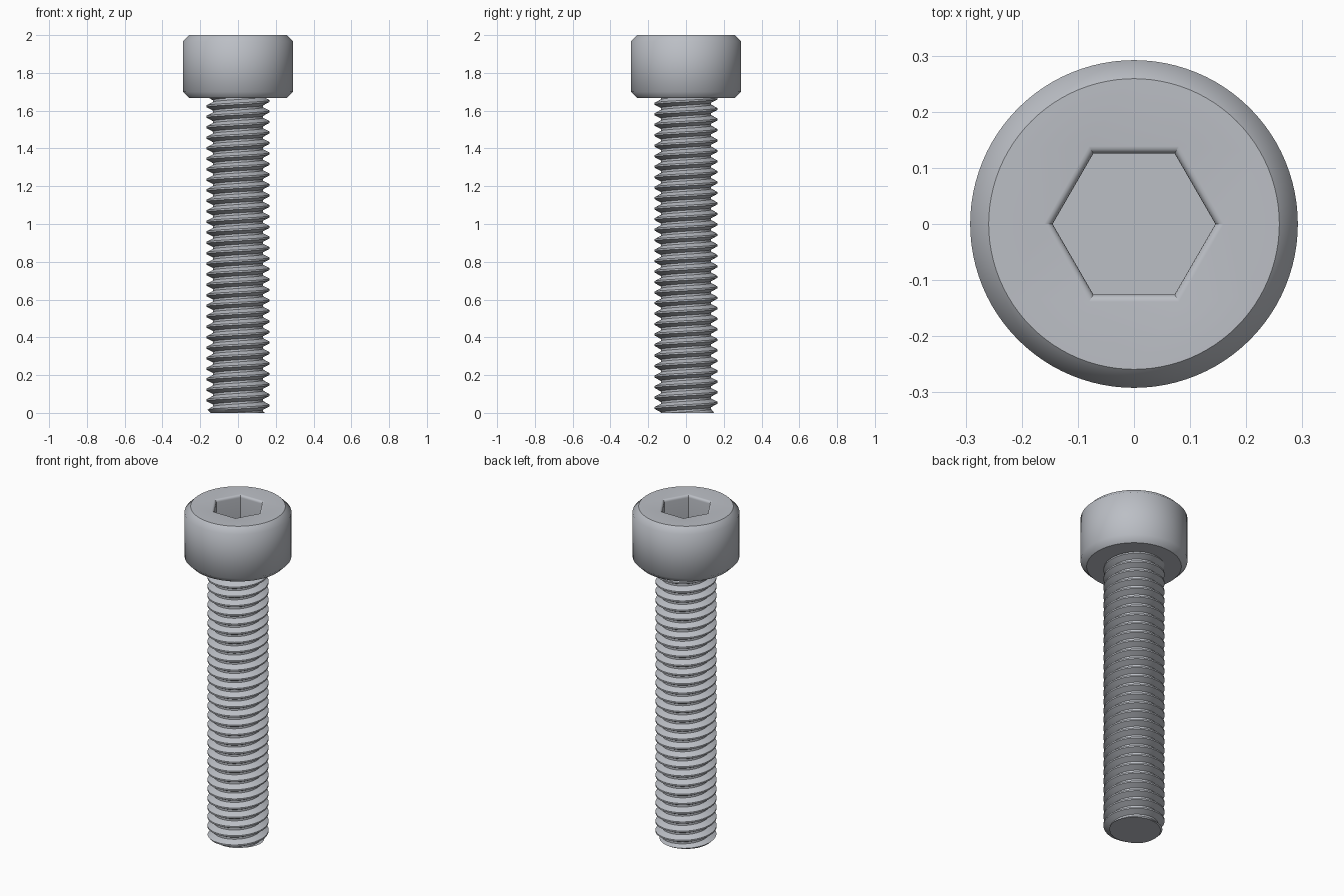
import bpy
import bmesh
from math import cos, sin, pi, radians

if "Cube" in bpy.data.objects:
    bpy.data.objects.remove(bpy.data.objects["Cube"])

STEEL = (0.50, 0.52, 0.56, 1.0)
steel = bpy.data.materials.new("steel grey")
steel.use_nodes = True
steel.diffuse_color = STEEL
steel.node_tree.nodes["Principled BSDF"].inputs["Base Color"].default_value = STEEL


def finish(bm, name):
    """Turn a bmesh into a named steel object."""
    bmesh.ops.recalc_face_normals(bm, faces=bm.faces[:])
    mesh = bpy.data.meshes.new(name)
    bm.to_mesh(mesh)
    bm.free()
    mesh.materials.append(steel)
    obj = bpy.data.objects.new(name, mesh)
    bpy.context.collection.objects.link(obj)
    return obj


def loft(bm, profile, sides):
    """Stack rings of (radius, z) and skin between them."""
    rings = [[bm.verts.new((r * cos(2 * pi * i / sides), r * sin(2 * pi * i / sides), z))
              for i in range(sides)] for r, z in profile]
    for low, high in zip(rings, rings[1:]):
        for i in range(sides):
            j = (i + 1) % sides
            bm.faces.new((low[i], low[j], high[j], high[i]))
    return rings


def ring_edges(bm, ring):
    return [bm.edges.get((a, b)) for a, b in zip(ring, ring[1:] + ring[:1])]


# Head: chamfered cylinder with a rounded-rim hexagonal socket
HEAD_LOW, HEAD_TOP, HEAD_R, CHAMFER = 1.667, 2.0, 0.292, 0.033
SOCKET_R, FILLET, SOCKET_DEPTH = 0.145, 0.015, 0.167
bm = bmesh.new()
body = loft(bm, [(HEAD_R - CHAMFER, HEAD_LOW), (HEAD_R, HEAD_LOW + CHAMFER),
                 (HEAD_R, HEAD_TOP - CHAMFER), (HEAD_R - CHAMFER, HEAD_TOP)], 96)
rim = [(SOCKET_R + FILLET * (1 - cos(a)), HEAD_TOP - FILLET * (1 - sin(a)))
       for a in (pi / 2 * k / 4 for k in range(5))]
socket = loft(bm, [(SOCKET_R, HEAD_TOP - SOCKET_DEPTH)] + rim, 6)
bm.faces.new(body[0])
bm.faces.new(socket[0])
bmesh.ops.triangle_fill(bm, use_beauty=True,
                        edges=ring_edges(bm, body[-1]) + ring_edges(bm, socket[-1]))

# Sharp borders at the flat caps, socket floor and socket corners
for f in bm.faces:
    f.smooth = True
for e in ring_edges(bm, body[0]) + ring_edges(bm, body[-1]) + ring_edges(bm, socket[0]):
    e.smooth = False
for low, high in zip(socket, socket[1:]):
    for a, b in zip(low, high):
        bm.edges.get((a, b)).smooth = False
finish(bm, "socket_head")

# Shank: right-handed helical thread with a chamfered tip
PITCH, MAJOR, MINOR, TIP_R = 1.667 / 30, 0.167, 0.133, 0.145
COLUMNS, TURNS, START = 64, 33, 0.035
TOOTH = [(0.0, MAJOR), (0.16, MAJOR), (0.48, MINOR), (0.68, MINOR), (1.0, MAJOR)]


def thread_radius(turn, z):
    f = ((z - START) / PITCH - turn) % 1.0
    for (f0, r0), (f1, r1) in zip(TOOTH, TOOTH[1:]):
        if f <= f1:
            r = r0 + (r1 - r0) * (f - f0) / (f1 - f0)
            break
    return min(r, TIP_R + z)


bm = bmesh.new()
columns = []
for c in range(COLUMNS + 1):
    turn = c / COLUMNS
    column = []
    for k in range(-2, TURNS):
        for f, _ in TOOTH[:-1]:
            z = min(max(START + PITCH * (turn + k + f), 0.0), HEAD_LOW + 0.005)
            r = thread_radius(turn, z)
            column.append(bm.verts.new((r * cos(2 * pi * turn), r * sin(2 * pi * turn), z)))
    columns.append(column)
for left, right in zip(columns, columns[1:]):
    for k in range(len(left) - 1):
        bm.faces.new((left[k], right[k], right[k + 1], left[k + 1]))
bmesh.ops.remove_doubles(bm, verts=bm.verts[:], dist=0.00002)

# Flat tip
tip = [e for e in bm.edges if len(e.link_faces) == 1 and all(v.co.z < 0.0001 for v in e.verts)]
bmesh.ops.holes_fill(bm, edges=tip, sides=0)
shank = finish(bm, "threaded_shank")

bpy.ops.object.select_all(action='DESELECT')
shank.select_set(True)
bpy.context.view_layer.objects.active = shank
bpy.ops.object.shade_smooth_by_angle(angle=radians(30))
